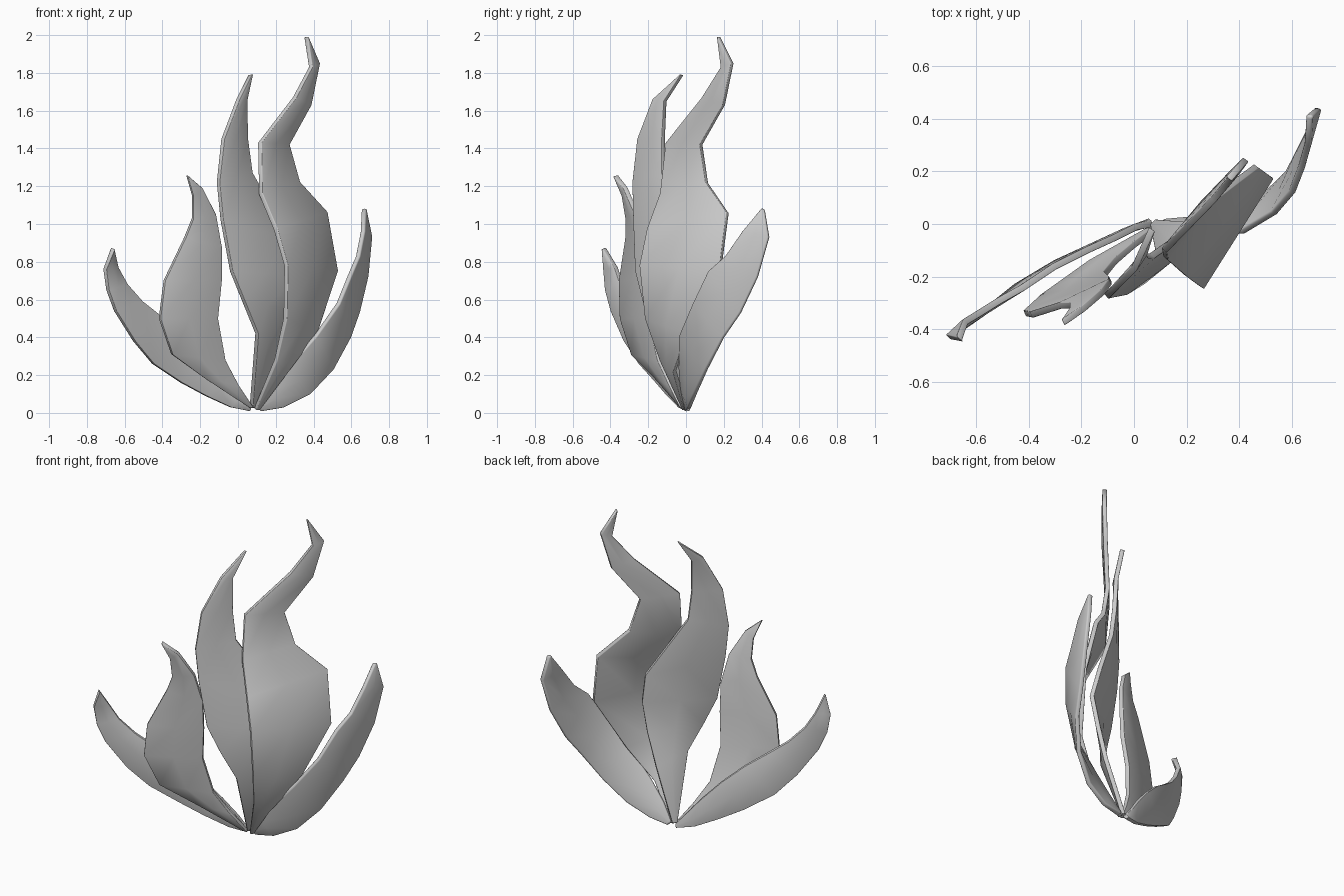
import bpy, bmesh
from mathutils import Vector


def blade(name, left, right, thickness=0.026):
    """Thin curved leaf spanned between two matching 3D edge lines."""
    bm = bmesh.new()
    rows = []
    for a, b in zip(left, right):
        a, b = Vector(a), Vector(b)
        if (a - b).length < 0.001:
            rows.append([bm.verts.new(a)] * 3)
        else:
            rows.append([bm.verts.new(a.lerp(b, t)) for t in (0, 0.5, 1)])
    for lo, hi in zip(rows, rows[1:]):
        for i in range(2):
            ring = []
            for v in (lo[i], lo[i + 1], hi[i + 1], hi[i]):
                if v not in ring:
                    ring.append(v)
            if len(ring) > 2:
                bm.faces.new(ring)
    mesh = bpy.data.meshes.new(name)
    bm.to_mesh(mesh)
    bm.free()
    ob = bpy.data.objects.new(name, mesh)
    bpy.context.collection.objects.link(ob)
    solid = ob.modifiers.new("thickness", 'SOLIDIFY')
    solid.thickness = thickness
    solid.offset = 0
    bevel = ob.modifiers.new("soft_rim", 'BEVEL')
    bevel.width = 0.008
    bevel.segments = 2
    bevel.limit_method = 'ANGLE'
    bevel.angle_limit = 1.0
    bpy.ops.object.select_all(action='DESELECT')
    bpy.context.view_layer.objects.active = ob
    ob.select_set(True)
    bpy.ops.object.shade_smooth_by_angle(angle=0.6)
    return ob


# Tallest blade, with a hooked tip
blade("tall_blade",
      [(.09, -.01, .02), (.20, -.13, .28), (.25, -.21, .50), (.255, -.24, .78), (.20, -.20, .97),
       (.12, -.13, 1.16), (.115, -.10, 1.43), (.30, .09, 1.67), (.385, .19, 1.83), (.36, .17, 1.99)],
      [(.11, 0, .02), (.26, -.06, .22), (.41, .01, .42), (.52, .18, .75), (.465, .22, 1.06),
       (.32, .11, 1.22), (.265, .08, 1.42), (.38, .20, 1.63), (.425, .245, 1.85), (.365, .175, 1.99)])

# Second blade, partly behind the tallest
blade("middle_blade",
      [(.07, -.01, .03), (.10, -.16, .42), (.03, -.22, .59), (-.035, -.26, .75), (-.085, -.27, 1.02),
       (-.105, -.275, 1.22), (-.08, -.25, 1.45), (.0, -.17, 1.66), (.065, -.025, 1.79)],
      [(.09, .01, .03), (.21, .0, .35), (.27, .0, .55), (.31, -.005, .73), (.27, .02, .92),
       (.07, -.12, 1.27), (.045, -.12, 1.45), (.04, -.11, 1.65), (.07, -.02, 1.79)])

# Inner left blade
blade("inner_left_blade",
      [(.06, -.02, .03), (-.17, -.15, .18), (-.35, -.28, .31), (-.415, -.34, .50), (-.39, -.345, .70),
       (-.28, -.31, .93), (-.24, -.31, 1.03), (-.24, -.33, 1.15), (-.27, -.375, 1.255)],
      [(.08, -.02, .03), (.0, -.08, .15), (-.07, -.14, .28), (-.11, -.19, .50), (-.09, -.21, .70),
       (-.09, -.22, .88), (-.12, -.26, 1.05), (-.19, -.32, 1.19), (-.265, -.37, 1.255)])

# Outer left blade, sweeping out low
blade("outer_left_blade",
      [(.06, .01, .01), (-.04, -.03, .03), (-.17, -.09, .09), (-.30, -.15, .16), (-.45, -.24, .26),
       (-.55, -.32, .38), (-.65, -.39, .54), (-.69, -.42, .65), (-.705, -.43, .76), (-.66, -.44, .87)],
      [(.07, .0, .03), (.01, -.01, .10), (-.07, -.05, .20), (-.18, -.10, .32), (-.30, -.16, .43),
       (-.42, -.24, .52), (-.51, -.29, .59), (-.59, -.34, .68), (-.64, -.37, .77), (-.665, -.43, .87)])

# Outer right blade
blade("outer_right_blade",
      [(.10, .0, .03), (.17, -.02, .13), (.26, -.03, .24), (.41, -.03, .41), (.53, .04, .58),
       (.60, .12, .75), (.635, .21, .83), (.66, .30, .96), (.665, .40, 1.08)],
      [(.12, .01, .01), (.24, .02, .03), (.38, .05, .10), (.50, .11, .23), (.59, .20, .40),
       (.635, .29, .53), (.68, .38, .72), (.70, .44, .93), (.67, .415, 1.08)])
